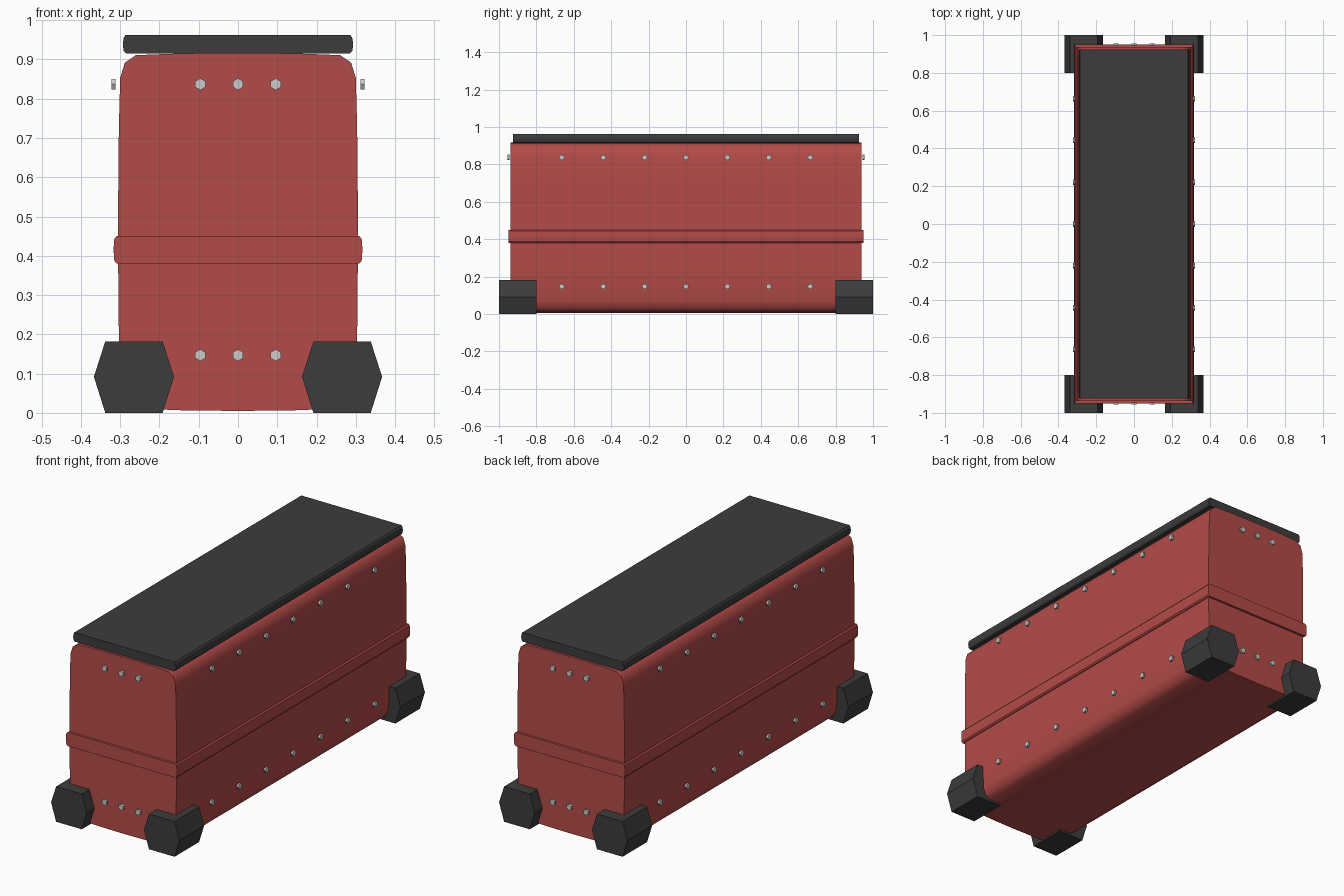
import bpy, bmesh, math

if "Cube" in bpy.data.objects:
    bpy.data.objects.remove(bpy.data.objects["Cube"])


def material(name, rgb):
    m = bpy.data.materials.new(name)
    m.diffuse_color = (*rgb, 1)
    m.use_nodes = True
    m.node_tree.nodes["Principled BSDF"].inputs["Base Color"].default_value = m.diffuse_color
    return m


RED = material("red_paint", (0.45, 0.07, 0.065))
DARK = material("dark_rubber", (0.045, 0.045, 0.048))


def extrude_y(name, profile, y0, y1, mat, smooth=None):
    """Closed x-z profile extruded from y0 to y1."""
    bm = bmesh.new()
    face = bm.faces.new([bm.verts.new((x, y0, z)) for x, z in profile])
    ext = bmesh.ops.extrude_face_region(bm, geom=[face])["geom"]
    verts = [v for v in ext if isinstance(v, bmesh.types.BMVert)]
    bmesh.ops.translate(bm, verts=verts, vec=(0, y1 - y0, 0))
    bmesh.ops.recalc_face_normals(bm, faces=bm.faces)
    mesh = bpy.data.meshes.new(name)
    bm.to_mesh(mesh)
    bm.free()
    obj = bpy.data.objects.new(name, mesh)
    bpy.context.collection.objects.link(obj)
    mesh.materials.append(mat)
    if smooth:
        bpy.ops.object.select_all(action='DESELECT')
        obj.select_set(True)
        bpy.context.view_layer.objects.active = obj
        bpy.ops.object.shade_smooth_by_angle(angle=math.radians(smooth))
    return obj


def symmetric(right):
    """Mirror the right half of a profile (bottom to top) across x = 0."""
    return right + [(-x, z) for x, z in reversed(right) if x > 0]


# Body: slightly barrelled section with rounded corners
MID = 0.461
upper = [(0.305, 0.56), (0.3035, 0.72), (0.3, 0.853), (0.288, 0.892),
         (0.26, 0.911), (0.14, 0.9155), (0, 0.917)]
lower = [(x, 2 * MID - z) for x, z in reversed(upper)]
extrude_y("body", symmetric(lower + upper), -0.9375, 0.9375, RED, 42)

# Belt around the middle
belt = [(0.309, 0.38), (0.315, 0.387), (0.317, 0.415), (0.315, 0.443), (0.309, 0.45)]
extrude_y("belt", symmetric(belt), -0.95, 0.95, RED)

# Lid
lid = [(0.285, 0.915), (0.291, 0.922), (0.2935, 0.938), (0.291, 0.955), (0.286, 0.962)]
extrude_y("lid", symmetric(lid), -0.925, 0.925, DARK)

# Hexagonal corner feet
for sx, side in ((-1, "left"), (1, "right")):
    for y0, end in ((-1.0, "front"), (0.8, "back")):
        hexagon = [(-0.102, 0.092), (-0.073, 0), (0.073, 0),
                   (0.102, 0.092), (0.073, 0.182), (-0.073, 0.182)]
        extrude_y(f"foot_{end}_{side}", [(sx * 0.265 + x, z) for x, z in hexagon],
                  y0, y0 + 0.2, DARK)


def bolt(name, loc, rot):
    bpy.ops.mesh.primitive_cylinder_add(vertices=6, radius=0.015, depth=0.011,
                                        location=loc, rotation=rot)
    bpy.context.object.name = name


# Rows of hex bolts on all four walls
for z, row in ((0.147, "lower"), (0.837, "upper")):
    for s in (-1, 1):
        for i in range(7):
            bolt(f"side_bolt_{row}", (s * 0.317, (i - 3) * 0.2213, z), (0, math.pi / 2, 0))
        for i in range(3):
            bolt(f"end_bolt_{row}", ((i - 1) * 0.096, s * 0.9495, z), (math.pi / 2, 0, 0))
